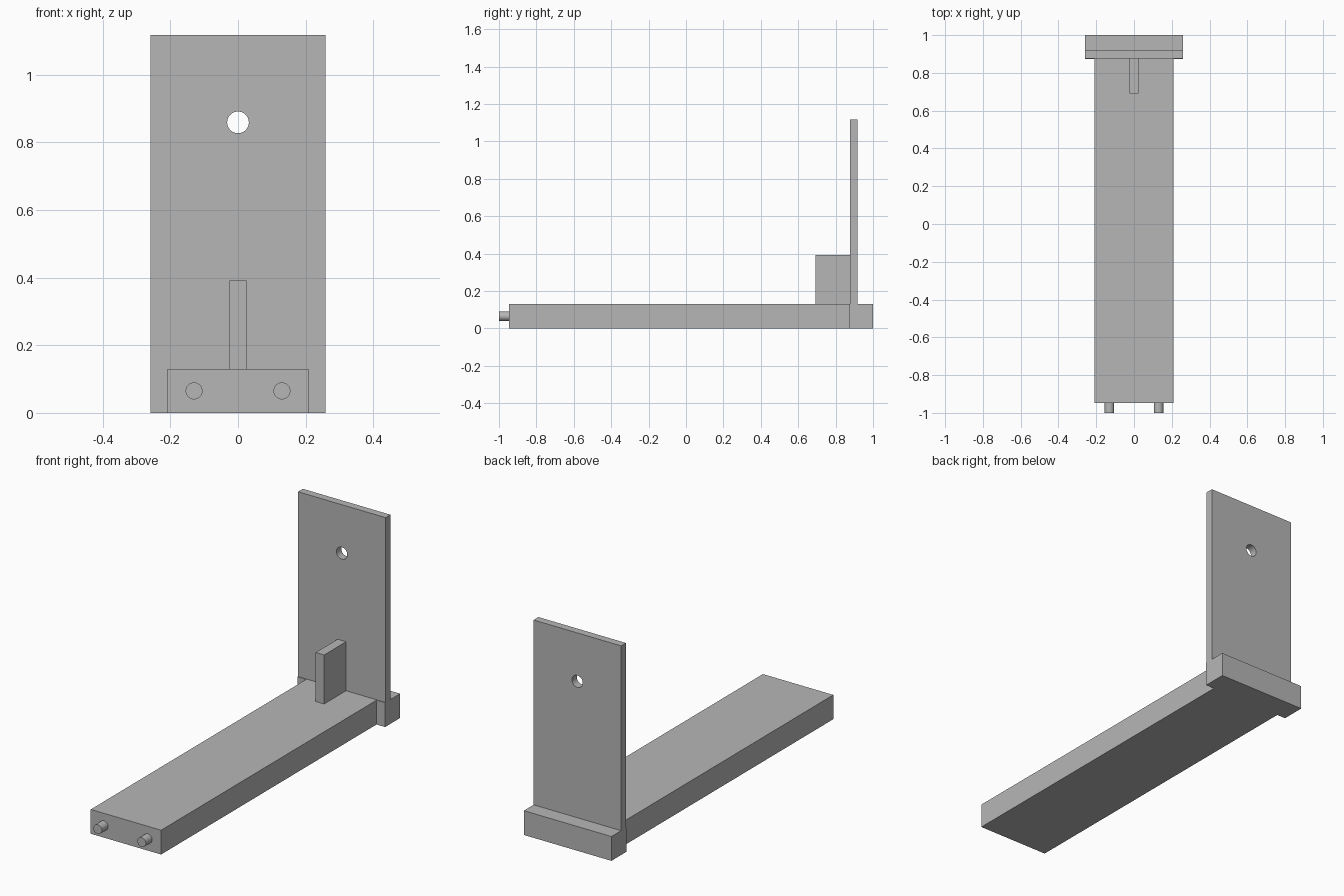
import bpy
import math

if "Cube" in bpy.data.objects:
    bpy.data.objects.remove(bpy.data.objects["Cube"], do_unlink=True)

grey = bpy.data.materials.new("plain_grey")
grey.use_nodes = True
COLOUR = (0.47, 0.47, 0.47, 1)
grey.diffuse_color = COLOUR
grey.node_tree.nodes["Principled BSDF"].inputs["Base Color"].default_value = COLOUR


def box(name, half_width, y0, y1, z0, z1):
    """Box centred on x = 0, with its size baked into the mesh."""
    bpy.ops.mesh.primitive_cube_add(size=1, location=(0, (y0 + y1) / 2, (z0 + z1) / 2))
    ob = bpy.context.object
    ob.name = name
    ob.scale = (2 * half_width, y1 - y0, z1 - z0)
    bpy.ops.object.transform_apply(location=False, rotation=False, scale=True)
    ob.data.materials.append(grey)
    return ob


def rod(name, x, z, radius, y0, y1):
    """Round rod running along y."""
    bpy.ops.mesh.primitive_cylinder_add(
        vertices=48, radius=radius, depth=y1 - y0,
        location=(x, (y0 + y1) / 2, z), rotation=(math.pi / 2, 0, 0))
    ob = bpy.context.object
    ob.name = name
    ob.data.materials.append(grey)
    bpy.ops.object.shade_smooth_by_angle()
    return ob


BASE_FRONT, BLOCK_FRONT = -0.947, 0.873
PLATE_FRONT, PLATE_BACK = 0.877, 0.918
BASE_TOP = 0.13

# Long base and the wider block at its rear
box("base_bar", 0.208, BASE_FRONT, BLOCK_FRONT, 0, BASE_TOP)
box("rear_block", 0.259, BLOCK_FRONT, 1, 0, BASE_TOP)

# Support rib standing against the upright plate
box("support_rib", 0.025, 0.692, PLATE_FRONT, BASE_TOP, 0.392)

# Upright plate with a round through hole
plate = box("upright_plate", 0.259, PLATE_FRONT, PLATE_BACK, BASE_TOP, 1.118)
cutter = rod("hole_cutter", 0, 0.859, 0.032, PLATE_FRONT - 0.1, PLATE_BACK + 0.1)
cutter.hide_render = True
hole = plate.modifiers.new("hole", "BOOLEAN")
hole.operation = "DIFFERENCE"
hole.solver = "EXACT"
hole.object = cutter
bpy.ops.object.select_all(action="DESELECT")
plate.select_set(True)
bpy.context.view_layer.objects.active = plate
bpy.ops.object.modifier_apply(modifier=hole.name)
bpy.data.objects.remove(cutter, do_unlink=True)
bpy.ops.object.shade_smooth_by_angle()

# Two locating pegs on the front end
for side, x in (("left", 0.13), ("right", -0.13)):
    rod(side + "_peg", x, 0.065, 0.025, -1, BASE_FRONT)
